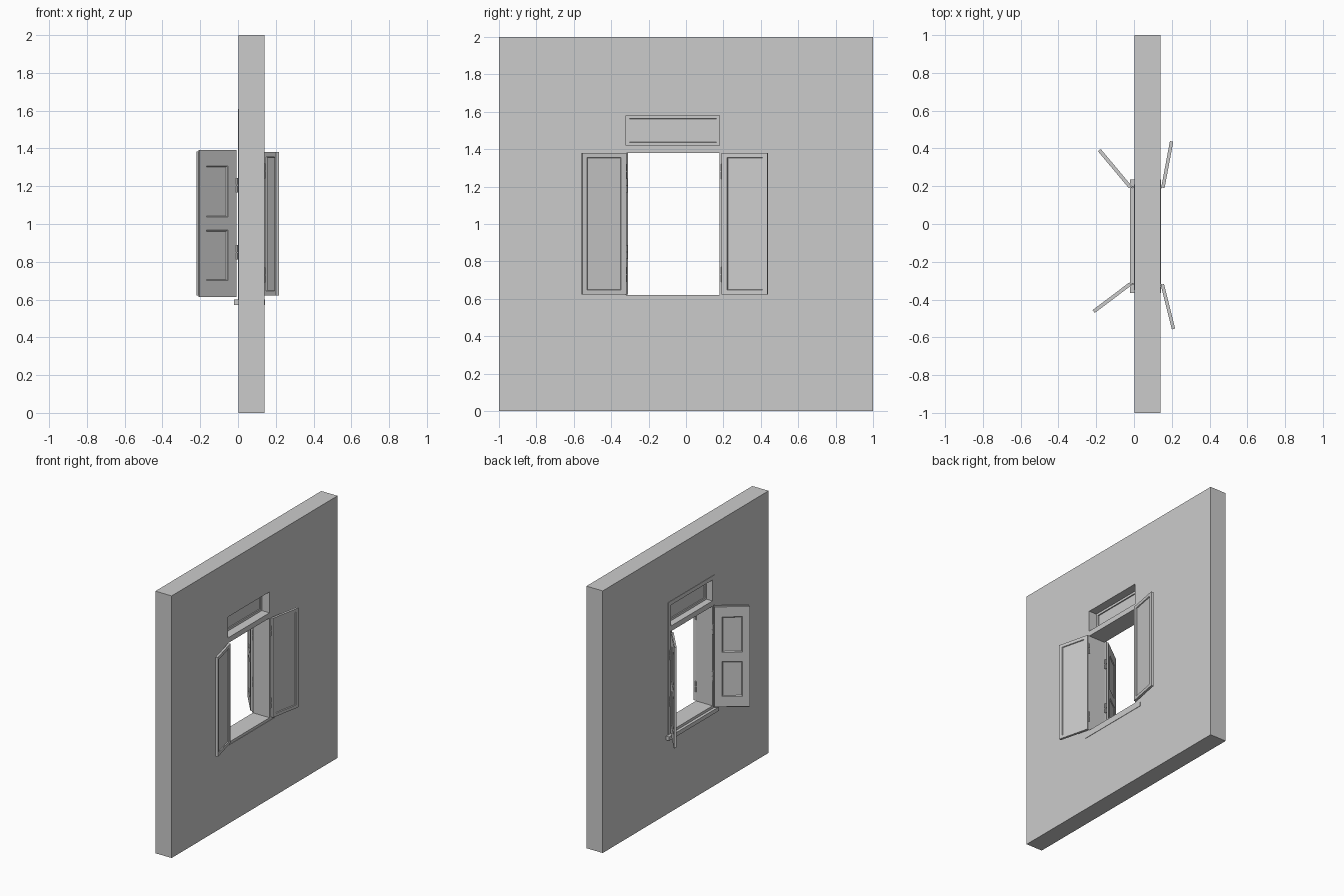
import bpy, bmesh, math

if "Cube" in bpy.data.objects:
    bpy.data.objects.remove(bpy.data.objects["Cube"])


def slab(name, us, zs, v0, v1, holes=(), panels=(), inset=0.006, depth=0.006,
         loc=(0, 0), angle=math.pi / 2):
    """Upright slab cut in a u/z grid; cells can be through holes or sunk panels."""
    bm = bmesh.new()
    nu, nz = len(us) - 1, len(zs) - 1
    v = {(i, j, k): bm.verts.new((us[i], (v0, v1)[k], zs[j]))
         for i in range(nu + 1) for j in range(nz + 1) for k in (0, 1)}
    solid = {(i, j) for i in range(nu) for j in range(nz)} - set(holes)
    sunk = []
    for i, j in solid:
        ring = [(i, j), (i + 1, j), (i + 1, j + 1), (i, j + 1)]
        for k in (0, 1):
            f = bm.faces.new([v[(*p, k)] for p in ring])
            if (i, j) in panels:
                sunk.append(f)
        near = [(i, j - 1), (i + 1, j), (i, j + 1), (i - 1, j)]
        for n, cell in enumerate(near):
            if cell not in solid:
                a, b = ring[n], ring[(n + 1) % 4]
                bm.faces.new([v[(*a, 0)], v[(*b, 0)], v[(*b, 1)], v[(*a, 1)]])
    bmesh.ops.delete(bm, geom=[p for p in bm.verts if not p.link_faces], context='VERTS')
    bmesh.ops.recalc_face_normals(bm, faces=bm.faces)
    if sunk:
        bmesh.ops.inset_individual(bm, faces=sunk, thickness=inset, depth=-depth)
    me = bpy.data.meshes.new(name)
    bm.to_mesh(me)
    bm.free()
    ob = bpy.data.objects.new(name, me)
    ob.location = (loc[0], loc[1], 0)
    ob.rotation_euler.z = angle
    bpy.context.collection.objects.link(ob)
    return ob


def box(name, x0, x1, y0, y1, z0, z1):
    return slab(name, [y0, y1], [z0, z1], -x1, -x0)


def hinge(name, x, y, z, h, r=0.006):
    # barrel with a narrower middle gap
    for dz, rr, hh in ((-h * 0.27, r, h * 0.46), (h * 0.27, r, h * 0.46), (0, r * 0.6, h)):
        bpy.ops.mesh.primitive_cylinder_add(vertices=12, radius=rr, depth=hh,
                                            location=(x, y, z + dz))
        bpy.context.object.name = name
        bpy.ops.object.shade_smooth_by_angle()


Y0, Y1 = -0.32, 0.18

# wall with window and transom openings
slab("wall", [-1, Y0, Y1, 1], [0, 0.62, 1.38, 1.42, 1.58, 2], -0.14, -0.003,
     holes=[(1, 1), (1, 3)])

# thin outer surround
slab("surround", [Y0 - 0.03, Y0, Y1, Y1 + 0.03], [0.60, 0.62, 1.38, 1.42, 1.58, 1.61],
     -0.004, 0.0, holes=[(1, 1), (1, 3)])

# sills, outside and inside
box("outer_sill", -0.022, 0.004, -0.365, 0.235, 0.57, 0.60)
box("inner_sill", 0.139, 0.143, -0.365, 0.235, 0.57, 0.60)

# fixed transom sash
slab("transom_sash", [Y0, Y0 + 0.017, Y1 - 0.017, Y1], [1.42, 1.437, 1.563, 1.58],
     -0.075, -0.05, panels=[(1, 1)], inset=0.001, depth=0.008)

# each leaf: hinge point and free end in plan, side of its outer face
casements = [((0.150, -0.320), (0.209, -0.556), 1), ((0.153, 0.192), (0.199, 0.437), -1)]
shutters = [((-0.020, -0.317), (-0.214, -0.463), 1), ((-0.020, 0.195), (-0.184, 0.391), -1)]

for (a, b, side) in casements:
    dx, dy = b[0] - a[0], b[1] - a[1]
    L, ang = math.hypot(dx, dy), math.atan2(dy, dx)
    slab("casement", [0, 0.03, L - 0.026, L], [0.622, 0.646, 1.356, 1.38], -0.009, 0.009,
         panels=[(1, 1)], inset=0.004, depth=0.006, loc=a, angle=ang)
    for z in (0.73, 1.28):
        hinge("casement_hinge", 0.141, a[1], z, 0.08, 0.005)

for (a, b, side) in shutters:
    dx, dy = b[0] - a[0], b[1] - a[1]
    L, ang = math.hypot(dx, dy), math.atan2(dy, dx)
    us = [0, 0.05, L - 0.05, L]
    # panelled leaf
    slab("shutter", us, [0.622, 0.70, 0.967, 1.037, 1.308, 1.385], -0.009, 0.009,
         panels=[(1, 1), (1, 3)], inset=0.009, depth=0.005, loc=a, angle=ang)
    # overlapping lip on the outer face
    lip = sorted((side * 0.002, side * 0.010))
    slab("shutter_lip", [-0.006, 0.05, L - 0.05, L - 0.004],
         [0.614, 0.70, 0.967, 1.037, 1.308, 1.392], lip[0], lip[1],
         holes=[(1, 1), (1, 3)], loc=a, angle=ang)
    for z in (0.85, 1.205):
        hinge("shutter_hinge", -0.006, a[1], z, 0.075)
